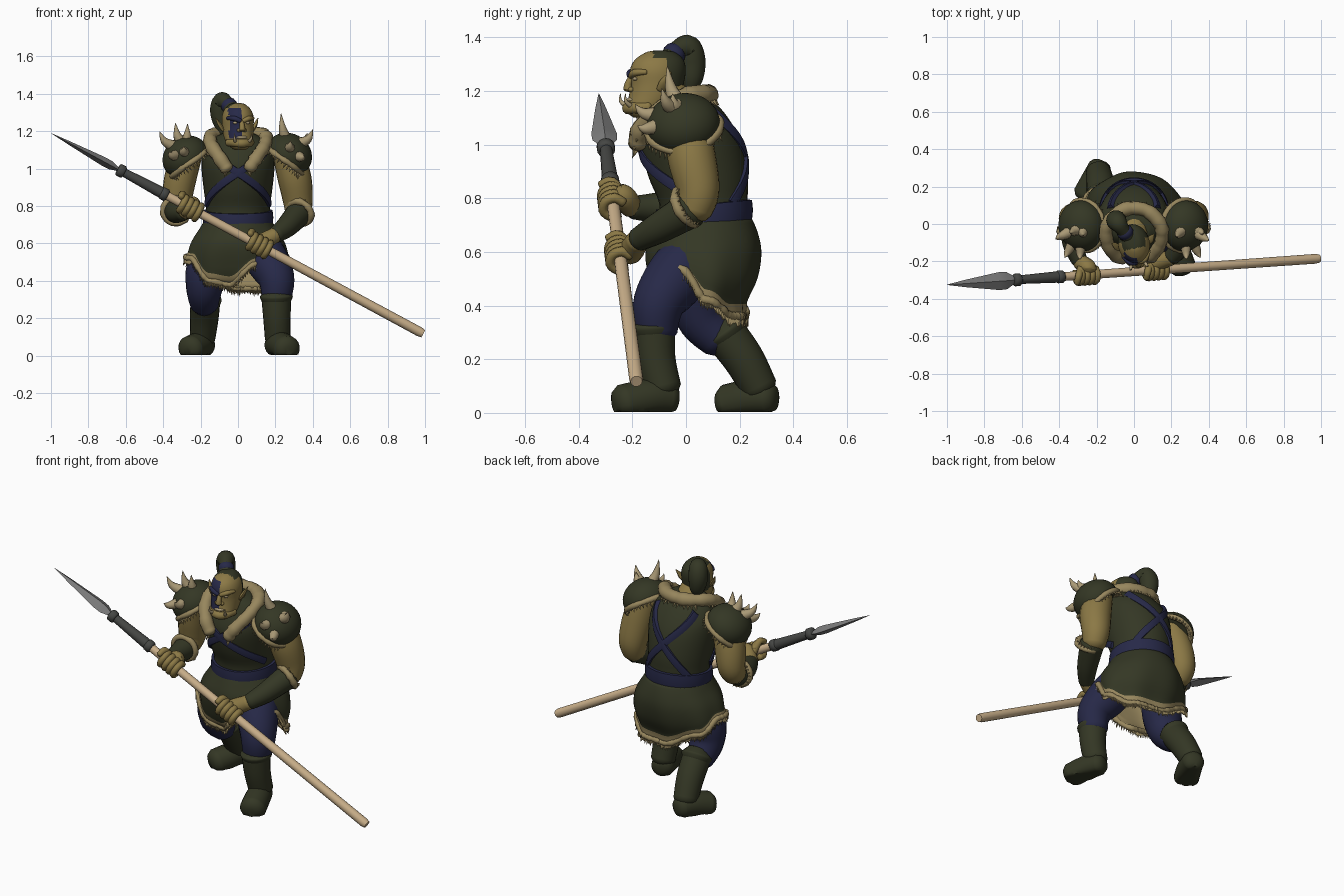
import bpy, bmesh, math, random
from mathutils import Vector as V, Matrix as M

if "Cube" in bpy.data.objects:
    bpy.data.objects.remove(bpy.data.objects["Cube"])
random.seed(4)
rad = math.radians

def mat(name, r, g, b):
    m = bpy.data.materials.new(name)
    m.diffuse_color = (r, g, b, 1)
    m.use_nodes = True
    m.node_tree.nodes["Principled BSDF"].inputs["Base Color"].default_value = m.diffuse_color
    return m
SKIN = mat("ochre skin", .26, .19, .06)
CLOTH = mat("dark olive", .034, .038, .018)
NAVY = mat("navy cloth", .02, .022, .065)
FUR = mat("tan fur", .31, .24, .11)
HORN = mat("pale horn", .40, .32, .18)
WOOD = mat("light wood", .60, .44, .26)
STEEL = mat("grey steel", .20, .20, .20)
IRON = mat("dark iron", .06, .062, .058)

def make(name, vf, mats, rule=None, angle=50, matrix=None):
    me = bpy.data.meshes.new(name)
    me.from_pydata([tuple(v) for v in vf[0]], [], vf[1])
    bm = bmesh.new(); bm.from_mesh(me)
    bmesh.ops.recalc_face_normals(bm, faces=bm.faces)
    bm.to_mesh(me); bm.free()
    for m in (mats if isinstance(mats, list) else [mats]):
        me.materials.append(m)
    if rule:
        for p in me.polygons:
            p.material_index = rule(p.center)
    me.shade_smooth()
    me.set_sharp_from_angle(angle=rad(angle))
    ob = bpy.data.objects.new(name, me)
    bpy.context.collection.objects.link(ob)
    if matrix:
        ob.matrix_world = matrix
    return ob

def spline(pts, steps, closed=False):
    P = [V(p) for p in pts]; n = len(P); out = []
    g = (lambda i: P[i % n]) if closed else (lambda i: P[max(0, min(n - 1, i))])
    for i in range(n if closed else n - 1):
        a, b, c, d = g(i - 1), g(i), g(i + 1), g(i + 2)
        for k in range(steps):
            t = k / steps
            out.append(b + (c - a) * (t / 2) + (a * 2 - b * 5 + c * 4 - d) * (t * t / 2) + (b * 3 - a - c * 3 + d) * (t ** 3 / 2))
    return out if closed else out + [P[-1]]

def skin_rings(rings, n, closed=False):
    verts = [p for r in rings for p in r]; faces = []; R = len(rings)
    for i in range(R if closed else R - 1):
        for j in range(n):
            k, i2 = (j + 1) % n, (i + 1) % R
            faces.append((i * n + j, i * n + k, i2 * n + k, i2 * n + j))
    if not closed:
        faces += [tuple(range(n))[::-1], tuple(range((R - 1) * n, R * n))]
    return verts, faces

def tube(pts, n=16, steps=6, flat=1, ref=(0, 1, 0), closed=False, floor=False, rough=0, cap=True):
    """swept ellipse through points (x, y, z, radius)"""
    S = [(V(p[:3]), max(p[3], .001)) for p in spline([tuple(p) for p in pts], steps, closed)]
    side = V(ref); rings = []
    for i, (p, r) in enumerate(S):
        a = S[i - 1][0] if (i or closed) else p
        b = S[(i + 1) % len(S)][0] if (i < len(S) - 1 or closed) else p
        t = (b - a).normalized()
        side = (side - t * side.dot(t)).normalized()
        nor = t.cross(side)
        r *= 1 + random.uniform(-rough, rough)
        def ring(c, q):
            o = [c + side * q * math.cos(2 * math.pi * j / n) + nor * q * flat * math.sin(2 * math.pi * j / n) for j in range(n)]
            return [V((v.x, v.y, max(v.z, 0.003))) for v in o] if floor else o
        rnd = cap and not closed and r > .004
        if rnd and i == 0:
            rings += [ring(p - t * r * .5, r * .35), ring(p - t * r * .35, r * .75)]
        rings.append(ring(p, r))
        if rnd and i == len(S) - 1:
            rings += [ring(p + t * r * .35, r * .75), ring(p + t * r * .5, r * .35)]
    return skin_rings(rings, n, closed)

def merge(*parts):
    vs, fs = [], []
    for v, f in parts:
        o = len(vs); vs += list(v); fs += [tuple(i + o for i in q) for q in f]
    return vs, fs

def fur(name, pts, centre, axis, r, length, closed=True, steps=6):
    """rough roll with a jagged fringe"""
    parts = [tube([tuple(p) + (r,) for p in pts], 8, steps, closed=closed, rough=.15)]
    P = [V(p) for p in spline(pts, steps, closed)]
    for i, p in enumerate(P):
        t = (P[(i + 1) % len(P)] - P[i - 1]).normalized() if 0 < i < len(P) - 1 or closed else V((1, 0, 0))
        d = (V(axis) + (p - V(centre)).normalized() * .35).normalized()
        s, w = d.cross(t).normalized() * r * .8, t * r * .7
        parts.append(([p + w, p + s, p - w, p - s, p + d * length * random.uniform(.8, 1.3)],
                      [(0, 1, 4), (1, 2, 4), (2, 3, 4), (3, 0, 4), (3, 2, 1, 0)]))
    return make(name, merge(*parts), FUR)

def ellipsoid(c, r, n=16):
    return skin_rings([[V((c[0] + r[0] * math.sin(a) * math.cos(b), c[1] + r[1] * math.sin(a) * math.sin(b), c[2] + r[2] * math.cos(a)))
                        for b in [2 * math.pi * j / n for j in range(n)]] for a in [math.pi * (.03 + .94 * i / 10) for i in range(11)]], n)

def at(dense, z):
    """section of a body profile at height z"""
    D = sorted(dense, key=lambda d: d[0]); z = max(D[0][0], min(D[-1][0], z))
    for a, b in zip(D, D[1:]):
        if z <= b[0]:
            return a + (b - a) * ((z - a[0]) / max(1e-6, b[0] - a[0]))
def body(dense, th, z, off=0):
    _, cx, cy, rx, ry = at(dense, z)
    return V((cx + (rx + off) * math.sin(th), cy - (ry + off) * math.cos(th), z))
def loft(rings, steps=4, n=32):
    D = spline(rings, steps)
    return skin_rings([[body(D, 2 * math.pi * j / n, d[0]) for j in range(n)] for d in D], n), D

# torso, belt and crossed straps
shape, TORSO = loft([(.68, 0, .07, .175, .17), (.78, 0, .065, .17, .165), (.88, 0, .045, .182, .185), (1.0, 0, .02, .195, .188),
                     (1.08, 0, .01, .19, .16), (1.15, 0, .0, .15, .115), (1.19, 0, -.02, .08, .08)])
make("torso", shape, CLOTH)

def ribbon(name, path, w, thick, closed=False):
    rings = []
    for i, (th, z) in enumerate(path):
        p, q = body(TORSO, th, z), body(TORSO, th, z, .01)
        a, b = path[i - 1 if i or closed else 0], path[(i + 1) % len(path) if closed else min(i + 1, len(path) - 1)]
        nor = (q - p).normalized()
        s = (body(TORSO, *b) - body(TORSO, *a)).cross(nor).normalized() * w
        rings.append([p - s - nor * .02, p - s * .95 + nor * thick, p + nor * (thick + .004), p + s * .95 + nor * thick, p + s - nor * .02])
    return make(name, skin_rings(rings, 5, closed), NAVY)
ribbon("belt", [(2 * math.pi * i / 48, .738 - .018 * math.cos(2 * math.pi * i / 48)) for i in range(48)], .04, .014, True)
for s in (1, -1):
    ribbon("front_strap", [(s * rad(-55 + 130 * t / 16), 1.10 - .29 * t / 16) for t in range(17)], .02, .010)
    ribbon("back_strap", [(s * rad(130 + 100 * t / 16), 1.13 - .35 * t / 16) for t in range(17)], .02, .010)

# skirt with hanging front and back flaps, banded with fur
SK = spline([(.30, 0, .13, .20, .075), (.4, 0, .065, .25, .155), (.5, 0, .065, .272, .20), (.6, 0, .065, .252, .216), (.68, 0, .07, .205, .195), (.73, 0, .07, .175, .172)], 4)
KEYS = [(-180, .36), (-130, .45), (-95, .53), (-65, .52), (-35, .40), (-10, .38), (20, .49), (45, .57), (65, .54), (95, .42), (130, .36), (180, .36)]
def hem(deg):
    for (a, p), (b, q) in zip(KEYS, KEYS[1:]):
        if deg <= b:
            t = (deg - a) / (b - a)
            return p + (q - p) * t * t * (3 - 2 * t)
N = 90
def skirt_pt(j, v):
    d = -180 + 360 * j / N
    z = .73 + (hem(d) - .73) * v
    return body(SK, rad(d), z, .005 * v * math.sin(rad(d * 8)) + (.006 if v > .88 else 0))
rows = [[skirt_pt(j, i / 16) for j in range(N)] for i in range(17)]
vs, fs = skin_rings(rows, N)
skirt = make("skirt", (vs, fs[:-2]), [CLOTH, FUR])
for p in skirt.data.polygons:
    p.material_index = int(p.index >= 14 * N)
m = skirt.modifiers.new("cloth_thickness", 'SOLIDIFY')
m.thickness, m.offset, m.material_offset = .014, -1, 1
fur("skirt_fur_trim", [tuple(skirt_pt(j, 1)) for j in range(N)], (0, .07, .45), (0, 0, -1), .016, .036, steps=2)

# legs, boots
LEGS = [("right", [(.09, .08, .66, .09), (.15, -.025, .52, .115), (.205, -.1, .41, .098), (.205, -.11, .30, .078)],
         [(.205, -.12, .31, .08), (.208, -.112, .2, .073), (.212, -.085, .09, .068)], [(.20, -.06, .055, .062), (.225, -.13, .058, .07), (.262, -.235, .035, .072)], (.205, -.12, .315)),
        ("left", [(-.09, .09, .66, .09), (-.16, .05, .48, .112), (-.18, .06, .36, .098), (-.18, .13, .27, .075)],
         [(-.175, .145, .295, .08), (-.18, .215, .2, .076), (-.19, .275, .09, .068)], [(-.18, .31, .055, .062), (-.21, .24, .055, .07), (-.255, .155, .035, .072)], (-.175, .145, .30))]
for side, leg, shaft, foot, top in LEGS:
    make(side + "_trouser_leg", tube(leg, 20), NAVY)
    make(side + "_boot_shaft", tube(shaft, 20), CLOTH)
    make(side + "_boot_foot", tube(foot, 20, floor=True), CLOTH)
    d = (V(shaft[0][:3]) - V(shaft[1][:3])).normalized() * .022
    c = V(top)
    make(side + "_boot_cuff", tube([tuple(c - d) + (.08,), tuple(c) + (.088,), tuple(c + d * .5) + (.08,)], 20, 3), CLOTH)

# spear
TIP, END = V((-1, -.325, 1.19)), V((.985, -.185, .12))
AX = (END - TIP).normalized()
def on(x):
    return TIP + (END - TIP) * ((x + 1) / 1.985)
def along(spec):
    return [tuple(on(x)) + (r,) for x, r in spec]
make("spear_shaft", tube(along([(-.45, .023), (.97, .026), (.99, .022)]), 16, 1, cap=False), WOOD)
make("spear_blade", tube(along([(-1, .001), (-.9, .02), (-.72, .048), (-.68, .046), (-.64, .02), (-.6, .02)]), 4, 1, .5, cap=False), STEEL, angle=25)
make("spear_socket", tube(along([(-.64, .022), (-.42, .030), (-.38, .027)]), 16, 1, cap=False), IRON)
for x in (-.625, -.395):
    make("spear_ring", tube(along([(x - .018, .027), (x - .012, .034), (x + .012, .034), (x + .018, .027)]), 16, 1, cap=False), IRON)

# arms, bracers and gripping hands
ARMS = [("right", [(.26, .0, 1.1, .08), (.30, .02, .96, .09), (.32, .045, .83, .08), (.32, .03, .75, .066)],
         [(.325, .02, .76, .07), (.26, -.1, .69, .058), (.2, -.18, .645, .044)], .115, (.33, .0, .765)),
        ("left", [(-.27, .0, 1.08, .08), (-.308, .02, .95, .086), (-.325, .03, .84, .078), (-.33, .0, .775, .064)],
         [(-.332, -.01, .775, .066), (-.325, -.11, .765, .056), (-.29, -.2, .765, .043)], -.255, (-.332, -.035, .775))]
for side, arm, brace, hx, cuff in ARMS:
    make(side + "_arm", tube(arm, 20), SKIN)
    make(side + "_bracer", tube(brace, 18), CLOTH)
    d = (V(brace[1][:3]) - V(brace[0][:3])).normalized()
    u = d.cross(V((0, 0, 1))).normalized(); w = d.cross(u)
    fur(side + "_bracer_fur", [tuple(V(cuff) + (u * math.cos(a) + w * math.sin(a)) * .068) for a in [k * math.pi / 4 for k in range(8)]],
        cuff, -d, .018, .026, steps=3)
    h = on(hx); e1 = V((0, -1, 0)); e1 = (e1 - AX * e1.dot(AX)).normalized(); e2 = AX.cross(e1)
    if e2.z < 0: e2 = -e2
    parts = [tube([tuple(brace[2])[:3] + (.042,), tuple(h - e1 * .04 + e2 * .014) + (.048,), tuple(h - e1 * .025 + e2 * .022) + (.045,)], 14)]
    for k in range(4):
        c = h + AX * (k - 1.5) * .031
        parts.append(tube([tuple(c + (e1 * math.cos(a) + e2 * math.sin(a)) * .040) + (.0185,) for a in map(rad, (150, 95, 40, -15, -70, -120))], 8, 3))
    parts.append(tube([tuple(h - e1 * .04 - AX * .03) + (.022,), tuple(h - AX * .07 + e2 * .045) + (.02,), tuple(h - AX * .075 + e2 * .03 + e1 * .04) + (.016,)], 8, 4))
    make(side + "_hand", merge(*parts), SKIN)

# spiked shoulder guards
def horn(name, base, tip, r, bend, matrix=None):
    base, tip = V(base), V(tip); mid = (base + tip) / 2 + V(bend)
    make(name, tube([tuple(base) + (r,), tuple(mid) + (r * .62,), tuple(tip) + (.001,)], 10, 5, cap=False), HORN, matrix=matrix)
TIPS = {1: [(.23, -.07, 1.295), (.40, -.09, 1.21), (.28, -.19, 1.15), (.355, -.18, 1.07), (.37, -.05, 1.19)],
        -1: [(-.42, -.08, 1.20), (-.335, -.05, 1.245), (-.27, -.06, 1.24), (-.37, -.18, 1.09), (-.29, -.19, 1.12)]}
for s, side in ((1, "right"), (-1, "left")):
    c = V((.272 if s > 0 else -.28, -.01, 1.075 if s > 0 else 1.06))
    mw = M.Translation(c) @ M.Rotation(rad(32 * s), 4, 'Y') @ M.Rotation(rad(8), 4, 'X') @ M.Diagonal((.128, .137, .112, 1))
    # rim dips into a point on the outer side, with a fur band below the dome
    def rim(a):
        return 100 + 14 * max(0, s * math.cos(a)) ** 2
    ang = [2 * math.pi * j / 28 for j in range(28)]
    rows = [[V((math.sin(e) * math.cos(b), math.sin(e) * math.sin(b), math.cos(e))) for b in ang for e in [rad(3 + (rim(b) - 3) * i / 14)]] for i in range(15)]
    dome = make(side + "_shoulder_guard", skin_rings([[mw @ p for p in r] for r in rows], 28), [CLOTH, FUR])
    for p in dome.data.polygons:
        p.material_index = int(28 * 13 <= p.index < 28 * 14)
    fur(side + "_shoulder_fur", [tuple(mw @ p) for p in rows[-1][::2]], c, mw.to_3x3() @ V((0, 0, -8)), .016, .036, steps=3)
    for t in TIPS[s]:
        d = V(t) - c
        horn(side + "_shoulder_spike", c + d.normalized() * .085, t, .034, (d.x * .1, d.y * .1, -.012))

# fur collar and neck
half = [(.06, -.18, 1.0), (.10, -.165, 1.06), (.142, -.1, 1.125), (.145, -.01, 1.175), (.08, .065, 1.185)]
ring = [(-x, y, z) for x, y, z in half] + [(0, .085, 1.185)] + half[::-1]
make("fur_collar", tube([p + (.036,) for p in ring], 12, 5, rough=.12), FUR)
fur("collar_fringe", ring, (0, -.03, 1.2), (0, 0, -.3), .026, .05, closed=False, steps=5)
make("neck", tube([(0, 0, 1.1, .085), (0, -.06, 1.17, .075), (0, -.1, 1.22, .06)], 16), SKIN)

# head, turned slightly, with half the face painted
HM = M.Translation((0, -.11, 1.225)) @ M.Rotation(rad(12), 4, 'Z')
shape, HD = loft([(-.125, 0, -.055, .03, .03), (-.11, 0, -.05, .05, .055), (-.085, 0, -.03, .07, .083), (-.04, 0, -.005, .08, .098), (.0, 0, .002, .083, .1),
                  (.05, 0, .005, .084, .105), (.09, 0, .01, .07, .092), (.118, 0, .015, .042, .056), (.125, 0, .015, .02, .025)], 4, 40)
def face_rule(c):
    if (c.y > .02 and c.z > -.04) or (c.z > .095 and c.y > -.02): return 1
    return 2 if -.062 < c.x < -.002 and c.y < -.03 and -.06 < c.z < .1 else 0
make("head", shape, [SKIN, CLOTH, NAVY], face_rule, matrix=HM)
make("nose", merge(tube([(0, -.093, .03, .011), (0, -.108, .0, .014), (0, -.108, -.018, .018)], 10), ellipsoid((.016, -.1, -.02), (.012, .012, .01), 10),
                   ellipsoid((-.016, -.1, -.02), (.012, .012, .01), 10)), SKIN, matrix=HM)
make("lower_jaw", tube([(-.06, -.04, -.085, .022), (-.035, -.09, -.088, .022), (0, -.107, -.09, .023), (.035, -.09, -.088, .022), (.06, -.04, -.085, .022)], 10), SKIN, matrix=HM)
make("teeth", ellipsoid((0, -.094, -.058), (.032, .02, .01), 12), HORN, matrix=HM)
for s in (1, -1):
    make("brow", tube([(s * .008, -.098, .03, .012), (s * .04, -.09, .043, .014), (s * .07, -.055, .045, .009)], 10), SKIN if s > 0 else NAVY, matrix=HM)
    make("eye", ellipsoid((s * .033, -.088, .02), (.014, .009, .007), 10), HORN, matrix=HM)
    make("ear", tube([(s * .08, .0, -.02, .018), (s * .098, .012, .01, .02), (s * .115, .03, .045, .004)], 10, 4, .5), SKIN, matrix=HM)
    horn("tusk", (s * .034, -.1, -.085), (s * .045, -.128, -.035), .011, (s * .006, -.012, -.004), HM)

# topknot hair
make("topknot", tube([(-.03, -.065, 1.31, .045), (-.06, -.03, 1.35, .038), (-.085, .005, 1.36, .05), (-.095, .02, 1.31, .054), (-.09, .02, 1.24, .042), (-.085, .01, 1.18, .01)], 14), CLOTH)
make("topknot_band", tube([(-.042, -.052, 1.33, .044), (-.052, -.038, 1.342, .044)], 14, 2), NAVY)
